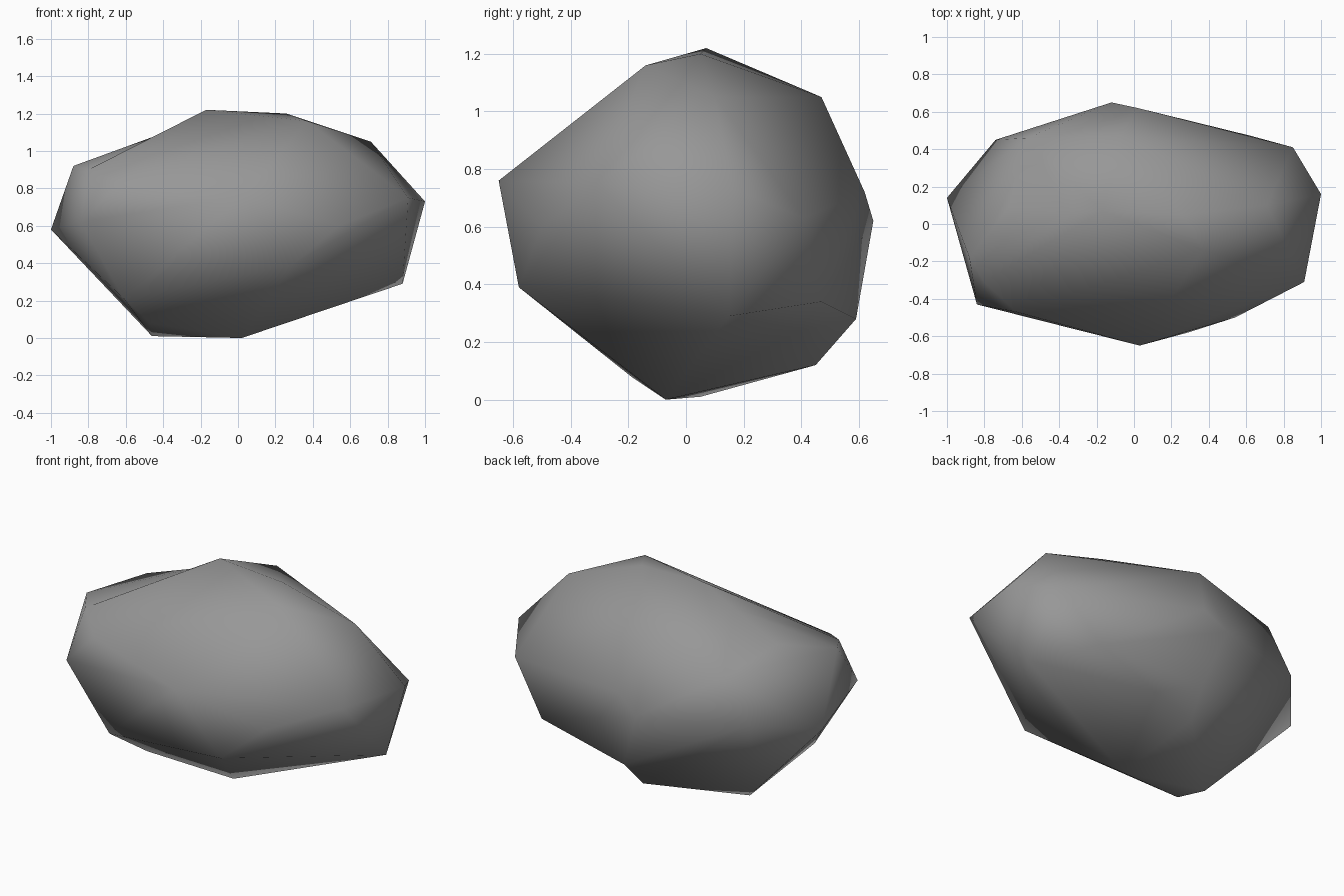
import bpy
import bmesh

# Remove the default cube only
default_cube = bpy.data.objects.get("Cube")
if default_cube:
    bpy.data.objects.remove(default_cube, do_unlink=True)


def make_material(name, colour):
    material = bpy.data.materials.new(name)
    material.use_nodes = True
    material.diffuse_color = colour
    shader = material.node_tree.nodes["Principled BSDF"]
    shader.inputs["Base Color"].default_value = colour
    shader.inputs["Roughness"].default_value = 1
    return material


# Corners of the boulder, grouped by the region they shape
corners = {
    "crown": [(-.17, .07, 1.22), (.26, .05, 1.2), (.37, -.14, 1.16)],
    "upper_shoulders": [(.71, .1, 1.05), (-.07, .47, 1.05),
                        (-.67, .09, .99), (-.88, -.18, .92),
                        (-.8, -.31, .9)],
    "left_end": [(1, .16, .73), (.85, .41, .63), (.91, -.31, .75),
                 (.88, .15, .29), (.63, .47, .34)],
    "right_end": [(-1, .14, .58), (-.84, -.43, .62), (-.74, .45, .66),
                  (-.61, -.35, .21)],
    "back_bulge": [(-.12, .65, .62), (-.57, .46, .9), (.02, .62, .72),
                   (0, .59, .28)],
    "front_bulge": [(.03, -.65, .76), (-.63, -.47, .83), (.54, -.5, .6),
                    (.29, -.58, .39)],
    "foot": [(.02, -.07, 0), (-.46, .05, .01), (-.47, -.19, .08),
             (-.03, .45, .12)],
}

# Hollows: each corner joins the skin at the first place, then sinks to the second
hollows = {
    "crown_notch": [(-.36, .06, 1.16), (-.36, .06, 1.11)],
    "underside_notch": [(.2, .43, .13), (.18, .4, .24)],
}

# Wrap the corners in a faceted skin
mesh = bpy.data.meshes.new("boulder")
bm = bmesh.new()
for region in corners.values():
    for corner in region:
        bm.verts.new(corner)
sinking = [(bm.verts.new(start), end) for start, end in hollows.values()]
bmesh.ops.convex_hull(bm, input=bm.verts, use_existing_faces=False)
for vert, end in sinking:
    vert.co = end

# Drop corners the skin does not touch, then orient and smooth it
loose = [vert for vert in bm.verts if not vert.link_faces]
bmesh.ops.delete(bm, geom=loose, context="VERTS")
bmesh.ops.recalc_face_normals(bm, faces=bm.faces)
for face in bm.faces:
    face.smooth = True
bm.to_mesh(mesh)
bm.free()

boulder = bpy.data.objects.new("boulder", mesh)
mesh.materials.append(make_material("stone grey", (.31, .31, .31, 1)))
bpy.context.collection.objects.link(boulder)
